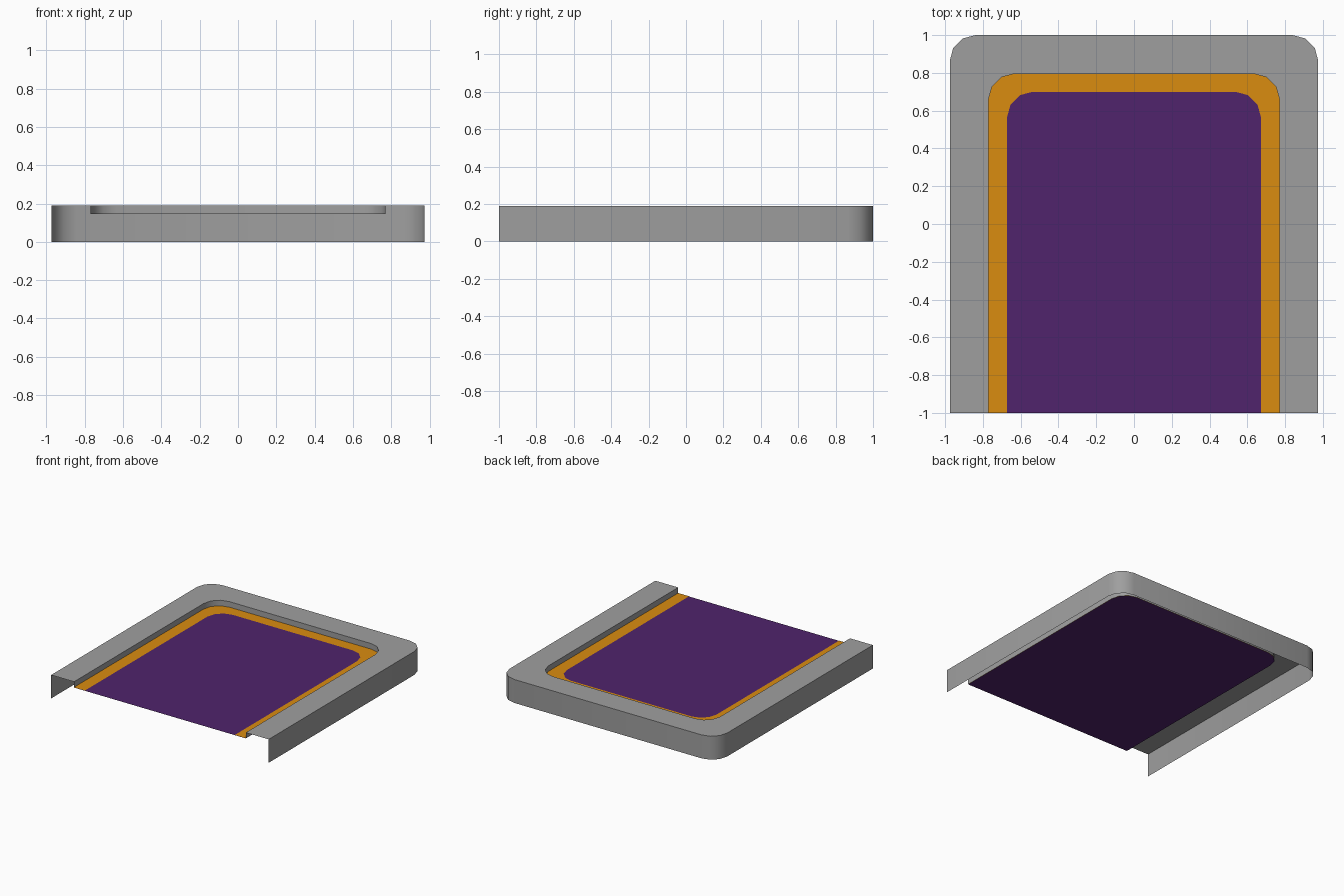
import bpy, math

if "Cube" in bpy.data.objects:
    bpy.data.objects.remove(bpy.data.objects["Cube"])

TOP, FLOOR = 0.19, 0.145
R = 0.135  # corner radius shared by every outline


def material(name, rgb):
    m = bpy.data.materials.new(name)
    m.diffuse_color = (*rgb, 1)
    m.use_nodes = True
    m.node_tree.nodes["Principled BSDF"].inputs["Base Color"].default_value = m.diffuse_color
    return m


grey = material("grey", (0.347, 0.347, 0.347))
orange = material("orange", (0.70, 0.262, 0.005))
purple = material("purple", (0.080, 0.0168, 0.150))


def outline(hx, back, z):
    """Open U outline with two rounded back corners, anticlockwise from front right."""
    pts = [(hx, -1, z)]
    for sx, start in ((1, 0), (-1, 90)):
        for k in range(4):
            a = math.radians(start + 30 * k)
            pts.append((sx * (hx - R) + R * math.cos(a), back - R + R * math.sin(a), z))
    pts.append((-hx, -1, z))
    return pts


def build(name, verts, faces, mat):
    me = bpy.data.meshes.new(name)
    me.from_pydata(verts, [], faces)
    me.materials.append(mat)
    ob = bpy.data.objects.new(name, me)
    bpy.context.collection.objects.link(ob)
    return ob


def loft(name, rows, mat):
    """Strips of quads between successive outlines."""
    n = len(rows[0])
    faces = [(r * n + i, r * n + i + 1, (r + 1) * n + i + 1, (r + 1) * n + i)
             for r in range(len(rows) - 1) for i in range(n - 1)]
    return build(name, [p for row in rows for p in row], faces, mat)


# Raised rim: outer wall, flat top and recess wall, open at front and underneath
rim = loft("rim", [outline(0.975, 1.0, 0), outline(0.975, 1.0, TOP),
                   outline(0.77, 0.795, TOP), outline(0.77, 0.795, FLOOR)], grey)
bpy.context.view_layer.objects.active = rim
rim.select_set(True)
bpy.ops.object.shade_smooth_by_angle(angle=math.radians(40))

# Orange border lying on the recessed floor
loft("border_stripe", [outline(0.77, 0.795, FLOOR), outline(0.672, 0.70, FLOOR)], orange)

# Purple floor sheet, just below the border and visible from underneath
floor = outline(0.77, 0.795, FLOOR - 0.002)
build("floor_panel", floor, [tuple(range(len(floor)))], purple)
